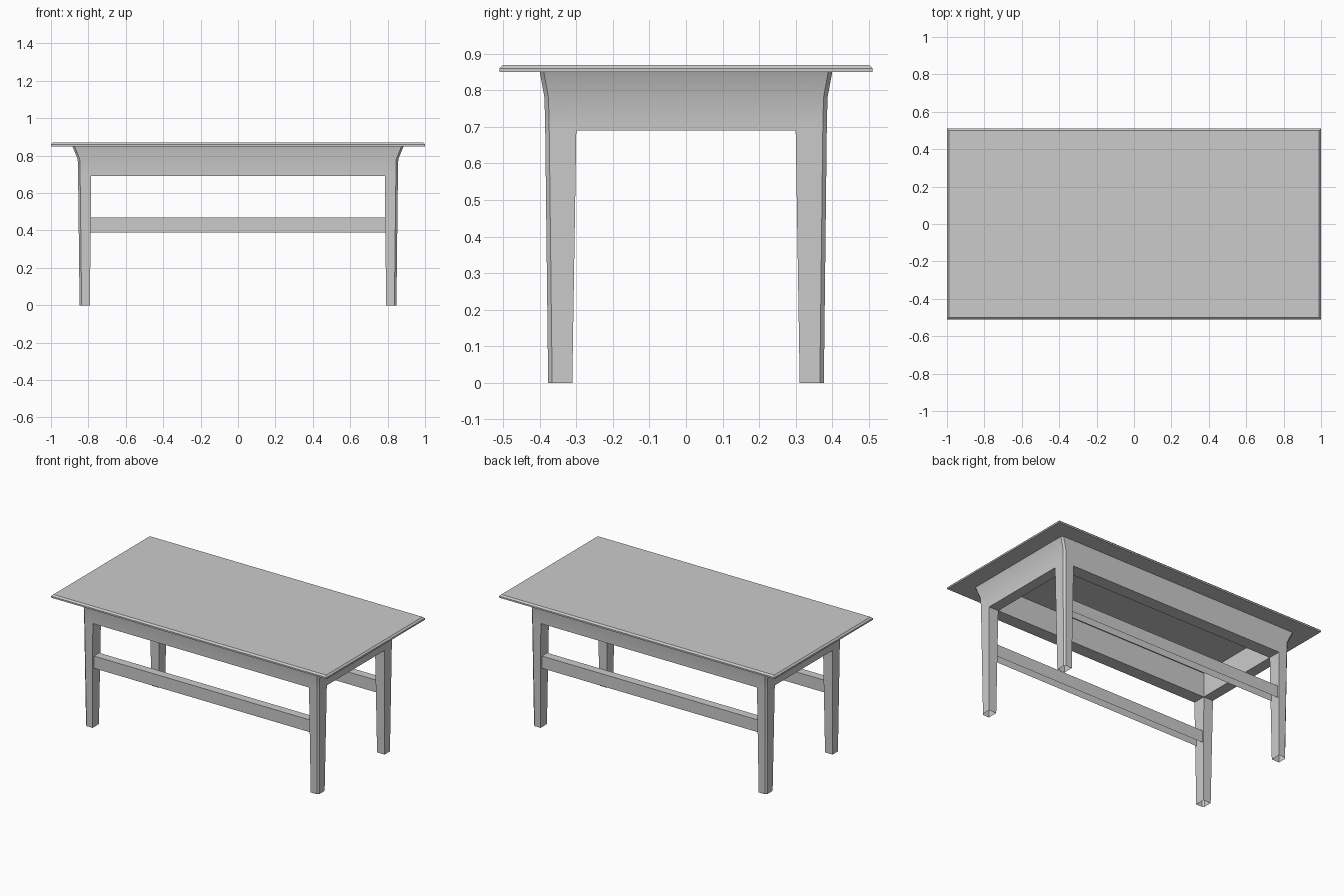
import bpy, bmesh

if "Cube" in bpy.data.objects:
    bpy.data.objects.remove(bpy.data.objects["Cube"])

TOP_Z, APRON_Z = 0.85, 0.69
IN_X, IN_Y = 0.785, 0.30
# Outer silhouette shared by legs and aprons: z, outer x, outer y, inner x, inner y
PROFILE = [(0.0, 0.847, 0.377, 0.792, 0.311),
           (APRON_Z, 0.855, 0.385, IN_X, IN_Y),
           (0.78, 0.857, 0.387, IN_X, IN_Y),
           (TOP_Z, 0.885, 0.40, IN_X, IN_Y)]


def loft(name, rings, closed=True, cap_first=False, cap_last=False, mirror=(False, False)):
    bm = bmesh.new()
    rows = [[bm.verts.new(p) for p in ring] for ring in rings]
    n = len(rows[0])
    for a, b in zip(rows, rows[1:]):
        for i in range(n if closed else n - 1):
            j = (i + 1) % n
            bm.faces.new((a[i], a[j], b[j], b[i]))
    if cap_first:
        bm.faces.new(rows[0][::-1])
    if cap_last:
        bm.faces.new(rows[-1])
    bmesh.ops.recalc_face_normals(bm, faces=bm.faces)
    mesh = bpy.data.meshes.new(name)
    bm.to_mesh(mesh)
    bm.free()
    ob = bpy.data.objects.new(name, mesh)
    bpy.context.collection.objects.link(ob)
    bpy.ops.object.select_all(action='DESELECT')
    ob.select_set(True)
    bpy.context.view_layer.objects.active = ob
    bpy.ops.object.shade_smooth_by_angle()
    if any(mirror):
        mod = ob.modifiers.new("Mirror", 'MIRROR')
        mod.use_axis = (mirror[0], mirror[1], False)
        mod.use_mirror_merge = False
    return ob


def rect(x, y, z):
    return [(-x, -y, z), (x, -y, z), (x, y, z), (-x, y, z)]


# Tabletop with a chamfered upper edge
loft("tabletop", [rect(1.0, 0.51, TOP_Z), rect(1.0, 0.51, 0.86), rect(0.99, 0.50, 0.87)],
     cap_first=True, cap_last=True)

# Tapered legs with a bevelled outer corner, open at the foot
c = 0.011
loft("legs", [[(ix, iy, z), (ox, iy, z), (ox, oy - c, z), (ox - c, oy, z), (ix, oy, z)]
              for z, ox, oy, ix, iy in PROFILE], cap_last=True, mirror=(True, True))

# Flared aprons between the legs
long_section = [(oy, z) for z, ox, oy, ix, iy in PROFILE[1:]] + [(IN_Y, TOP_Z), (IN_Y, APRON_Z)]
loft("long_aprons", [[(x, y, z) for y, z in long_section] for x in (-IN_X, IN_X)],
     mirror=(False, True))
end_section = [(ox, z) for z, ox, oy, ix, iy in PROFILE[1:]] + [(IN_X, TOP_Z), (IN_X, APRON_Z)]
loft("end_aprons", [[(x, y, z) for x, z in end_section] for y in (-IN_Y, IN_Y)],
     mirror=(True, False))

# Long stretchers, open underneath
channel = [(0.315, 0.39), (0.315, 0.47), (0.37, 0.47), (0.37, 0.39)]
loft("stretchers", [[(x, y, z) for y, z in channel] for x in (-0.79, 0.79)],
     closed=False, mirror=(False, True))
